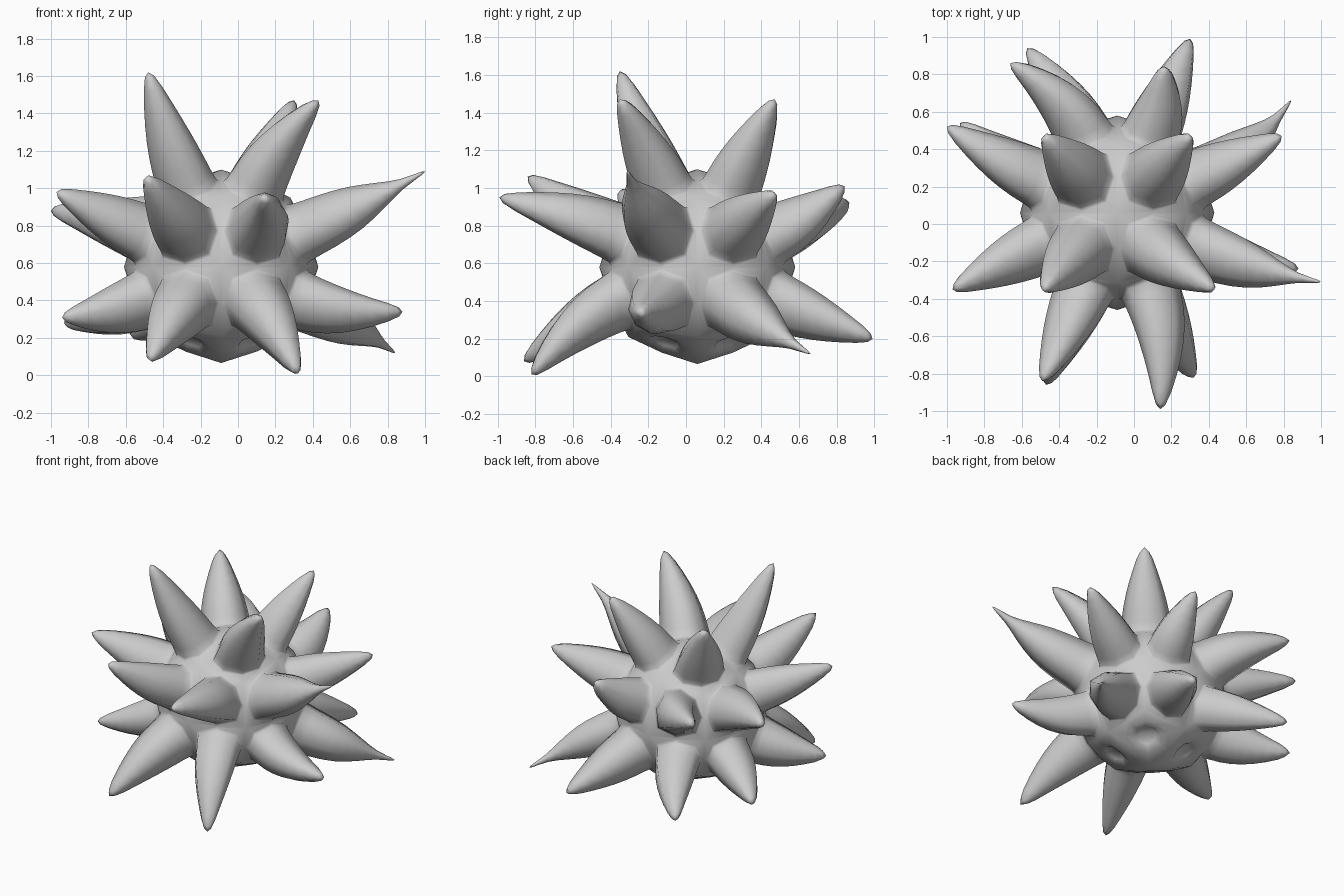
import bpy, bmesh
from mathutils import Vector

if "Cube" in bpy.data.objects:
    bpy.data.objects.remove(bpy.data.objects["Cube"])

CENTRE = Vector((-0.09, 0.06, 0.58))
RADIUS = 0.541

# Spike tips: (x, y, z, thin end?)
TIPS = [
    # top
    (-0.48, -0.35, 1.62, 0), (0.43, -0.35, 1.47, 0), (0.30, 0.47, 1.47, 0), (-0.48, 0.47, 1.42, 0),
    # front
    (-0.49, -0.84, 1.06, 0), (0.14, -0.99, 0.95, 0), (-0.47, -0.86, 0.08, 0), (0.32, -0.82, 0.01, 0),
    # right
    (1.00, -0.31, 1.09, 1), (0.79, 0.47, 0.97, 0), (0.88, -0.24, 0.34, 0), (0.84, 0.66, 0.12, 1),
    # left
    (-0.97, -0.35, 0.98, 0), (-1.00, 0.52, 0.88, 0), (-0.94, -0.32, 0.31, 0), (-0.93, 0.54, 0.28, 0),
    # back
    (-0.66, 0.86, 0.92, 0), (0.16, 0.84, 1.01, 0), (-0.57, 0.94, 0.21, 0), (0.30, 0.99, 0.20, 0),
]
# (position along the spike, size relative to its face)
PLAIN = [(0.25, 0.80), (0.50, 0.66), (0.76, 0.42), (1.0, 0.13)]
THIN = [(0.24, 0.80), (0.46, 0.66), (0.66, 0.38), (0.82, 0.13), (1.0, 0.04)]


def slot(v):
    """Which of the 24 faces a direction belongs to."""
    axis = max(range(3), key=lambda i: abs(v[i]))
    return (axis,) + tuple(c > 0 for c in v)


def skin(bm, rings):
    """Join successive quad rings and cap the last one."""
    for a, b in zip(rings, rings[1:]):
        for i in range(4):
            j = (i + 1) % 4
            bm.faces.new((a[i], a[j], b[j], b[i]))
    bm.faces.new(rings[-1])


spikes = {slot(Vector(t[:3]) - CENTRE): t for t in TIPS}

# Round body: a 24-faced cube pushed out to a sphere
bm = bmesh.new()
bmesh.ops.create_cube(bm, size=2)
bmesh.ops.subdivide_edges(bm, edges=bm.edges[:], cuts=1, use_grid_fill=True)
for v in bm.verts:
    v.co = CENTRE + v.co.normalized() * RADIUS
bm.normal_update()

for face in bm.faces[:]:
    outer = list(face.verts)
    base = face.calc_center_median()
    normal = (base - CENTRE).normalized()
    offsets = [v.co - base for v in outer]
    key = slot(base - CENTRE)
    bm.faces.remove(face)
    rings = [outer]

    if key in spikes:
        # Curved tapering spike
        *p, thin = spikes[key]
        tip = Vector(p)
        bend = base + normal * (tip - base).length * (0.5 if thin else 0.42)
        for t, size in [(0.0, 0.87)] + (THIN if thin else PLAIN):
            pos = base * (1 - t) ** 2 + bend * 2 * t * (1 - t) + tip * t * t
            tangent = (bend - base) * (1 - t) + (tip - bend) * t
            turn = normal.rotation_difference(tangent.normalized())
            rings.append([bm.verts.new(pos + turn @ (o * size)) for o in offsets])
    else:
        # Small round recess on the underside
        for size, depth in [(0.42, 0.0), (0.36, 0.03)]:
            rings.append([bm.verts.new(base + o * size - normal * depth) for o in offsets])
    skin(bm, rings)

bmesh.ops.recalc_face_normals(bm, faces=bm.faces[:])
mesh = bpy.data.meshes.new("spiky_ball")
bm.to_mesh(mesh)
bm.free()
ball = bpy.data.objects.new("spiky_ball", mesh)
bpy.context.collection.objects.link(ball)

# One level of rounding gives the eight-sided spikes
sub = ball.modifiers.new("rounding", 'SUBSURF')
sub.levels = sub.render_levels = 1
sub.use_limit_surface = False
for poly in mesh.polygons:
    poly.use_smooth = True
